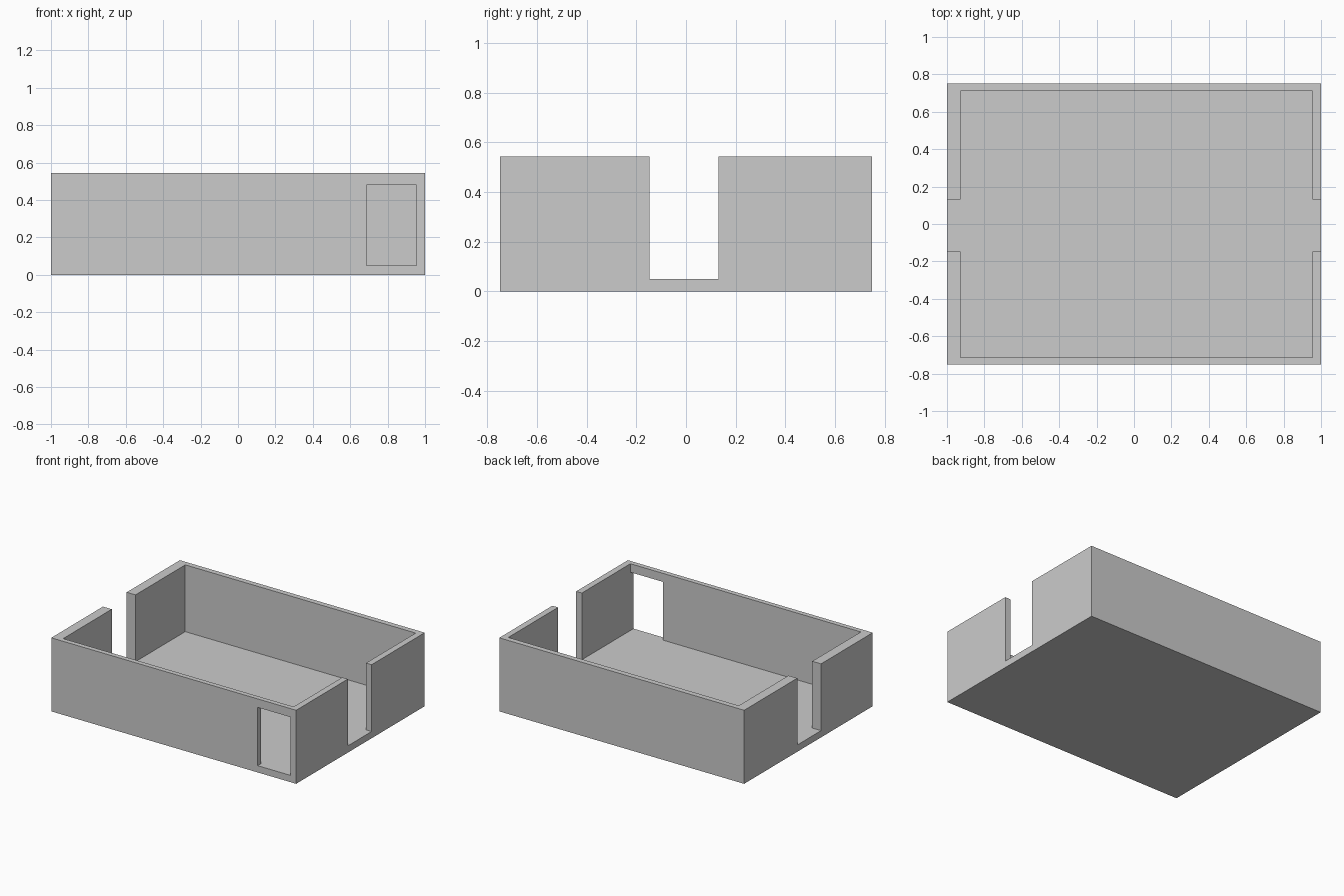
import bpy, bmesh

if "Cube" in bpy.data.objects:
    bpy.data.objects.remove(bpy.data.objects["Cube"])


def box(name, lo, hi):
    """Axis-aligned box between two corners."""
    bm = bmesh.new()
    bmesh.ops.create_cube(bm, size=1)
    for v in bm.verts:
        v.co = [l if c < 0 else h for c, l, h in zip(v.co, lo, hi)]
    mesh = bpy.data.meshes.new(name)
    bm.to_mesh(mesh)
    bm.free()
    obj = bpy.data.objects.new(name, mesh)
    bpy.context.collection.objects.link(obj)
    return obj


FLOOR, TOP = 0.05, 0.543
INNER_X0, INNER_X1 = -0.928, 0.954
INNER_Y0, INNER_Y1 = -0.714, 0.71

# Solid block that becomes the floor and walls
room = box("room_shell", (-1, -0.75, 0), (1, 0.75, TOP))

cutters = [
    # Open-topped interior
    box("interior_cutter", (INNER_X0, INNER_Y0, FLOOR), (INNER_X1, INNER_Y1, 0.8)),
    # Full-height doorways through both end walls
    box("doorway_cutter", (-1.2, -0.147, FLOOR), (1.2, 0.13, 0.9)),
    # Doorway with a lintel in the front wall, flush with the right inner wall
    box("front_door_cutter", (0.686, -1, FLOOR), (INNER_X1, -0.5, 0.48)),
]

for cutter in cutters:
    mod = room.modifiers.new(cutter.name, 'BOOLEAN')
    mod.operation = 'DIFFERENCE'
    mod.solver = 'EXACT'
    mod.object = cutter

# Apply the cuts and remove the helpers
bpy.context.view_layer.objects.active = room
room.select_set(True)
for cutter in cutters:
    bpy.ops.object.modifier_apply(modifier=cutter.name)
    bpy.data.objects.remove(cutter)
